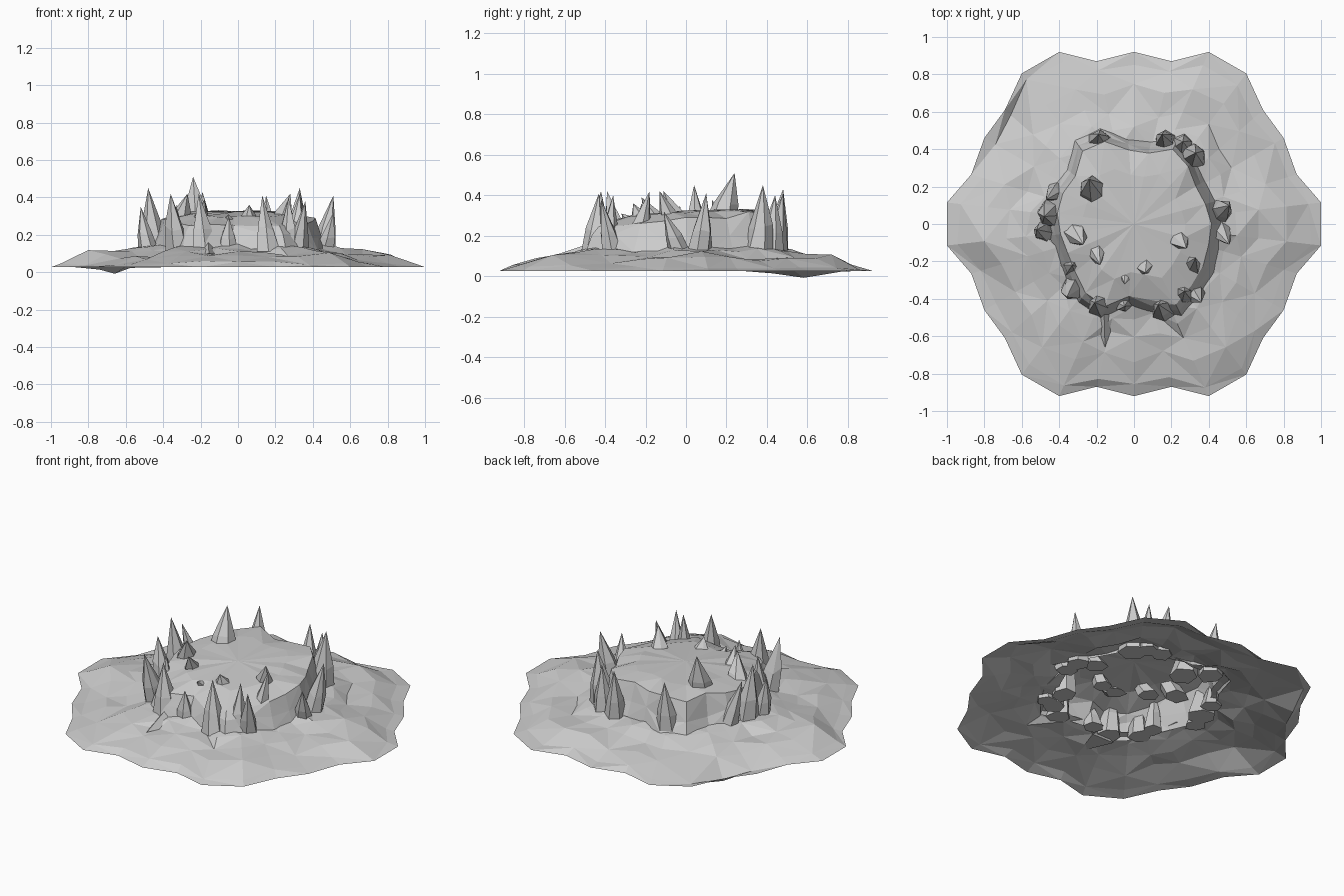
import bpy, math, random
from mathutils import Vector

if "Cube" in bpy.data.objects:
    bpy.data.objects.remove(bpy.data.objects["Cube"])

random.seed(7)


def mesh_object(name, verts, faces):
    me = bpy.data.meshes.new(name)
    me.from_pydata(verts, [], faces)
    me.update()
    ob = bpy.data.objects.new(name, me)
    bpy.context.collection.objects.link(ob)
    return ob


def bridge(rings, n):
    # triangulated bands between consecutive rings of n points
    faces = []
    for r in range(rings - 1):
        a, b = r * n, (r + 1) * n
        for i in range(n):
            j = (i + 1) % n
            if (i + r) % 2:
                faces += [(a + i, a + j, b + j), (a + i, b + j, b + i)]
            else:
                faces += [(a + i, a + j, b + i), (a + j, b + j, b + i)]
    return faces


# Scalloped ground: one quarter of the outline, mirrored both ways
quarter = [(1, .115), (.87, .265), (.8, .46), (.69, .61), (.6, .805), (.4, .92), (.2, .87)]
back = quarter + [(0, .92)] + [(-x, y) for x, y in quarter[::-1]]
outline = back + [(-x, -y) for x, y in back]
n = len(outline)

# local mounds and dips in the ground: x, y, height
mounds = [(.72, .08, .035), (-.77, -.05, .035), (.02, -.74, .02),
          (.3, .66, .03), (.5, -.7, .025), (-.68, .57, -.045), (-.3, -.76, .02)]


def mound(x, y):
    return sum(h * math.exp(-((x - a) ** 2 + (y - b) ** 2) / .025) for a, b, h in mounds)


verts = []
levels = [(1, .027), (.94, .042), (.8, .076), (.67, .095), (.56, .122), (.47, .14)]
for s, z in levels:
    for x, y in outline:
        k = s + (random.uniform(-.02, .02) if s < 1 else 0)
        px, py = x * k, y * k
        h = z
        if s < 1:
            h += random.uniform(-.014, .014) + mound(px, py)
        verts.append((px, py, h))
mesh_object("ground", verts, bridge(len(levels), n))

# Raised plateau: cliff edge given as radii at even angles, from +x round
radii = [.46, .44, .43, .47, .5, .43, .44, .52, .53, .45, .46, .46,
         .44, .43, .45, .5, .52, .43, .46, .54, .5, .48, .46]
m = len(radii)
rim = [(r * math.cos(i * math.tau / m), r * math.sin(i * math.tau / m))
       for i, r in enumerate(radii)]
verts = []
for s, z, slope, jit in [(1.04, .12, 0, .01), (.97, .2, 0, .02),
                         (.9, .285, .06, .015), (.6, .315, .04, .006)]:
    for x, y in rim:
        verts.append((x * s, y * s, z + slope * y + random.uniform(-jit, jit)))
verts.append((0, 0, .325))
mesh_object("plateau", verts, bridge(4, m) +
            [(3 * m + i, 3 * m + (i + 1) % m, 4 * m) for i in range(m)])


# Rock spikes: six-sided, flared foot, leaning tip
def spike(i, x, y, dx, dy, top):
    sides = 6
    radius = min(.09, .065 + max(-.02, top - .4) * .3)
    on_plateau = math.hypot(x, y) < .39
    b = Vector((x, y, .24 if on_plateau else .11))
    t = Vector((x + dx, y + dy, top))
    turn = random.uniform(0, 1)
    vs = []
    for f, r in ((0, 1), (.4, .72)):
        c = b.lerp(t, f)
        for k in range(sides):
            a = turn + k * math.tau / sides
            q = radius * r * random.uniform(.85, 1.12)
            vs.append(c + Vector((q * math.cos(a), q * math.sin(a),
                                  f * random.uniform(-.04, .04))))
    vs.append(t)
    fs = [(k, (k + 1) % sides, sides + (k + 1) % sides, sides + k) for k in range(sides)]
    fs += [(sides + k, sides + (k + 1) % sides, 2 * sides) for k in range(sides)]
    fs.append(tuple(range(sides))[::-1])
    mesh_object("rock_spike_%02d" % i, vs, fs)


# foot position, lean and tip height of each spike
spikes = [(-.19, .43, 0, .05, .43), (.17, .44, -.02, .04, .41),
          (.31, .36, .02, .02, .45), (.26, .42, 0, .02, .4),
          (-.22, .16, -.02, .08, .51), (.46, .06, .05, .04, .41),
          (.46, -.03, .05, -.08, .32), (-.44, .06, -.04, -.02, .45),
          (-.41, .18, -.06, -.05, .38), (-.48, -.04, -.04, .01, .35),
          (-.33, -.03, .06, -.08, .42), (-.21, -.12, .03, -.1, .39),
          (-.05, -.22, 0, -.1, .31), (.05, -.21, .01, -.05, .36),
          (.22, -.06, .06, -.07, .42), (.3, -.25, .03, .07, .42),
          (.26, -.38, .01, .02, .4), (.32, -.36, .04, -.06, .38),
          (.16, -.46, -.03, .03, .41), (-.06, -.42, .01, -.02, .3),
          (-.18, -.43, -.03, .01, .42), (-.32, -.33, -.04, -.06, .42),
          (-.33, -.23, 0, .01, .36)]
for i, s in enumerate(spikes, 1):
    spike(i, *s)

# Low rock foot running out over the ground in front
mesh_object("rock_foot", [(-.23, -.45, .09), (-.155, -.66, .1), (-.08, -.45, .09),
                          (-.16, -.48, .16)],
            [(0, 1, 3), (1, 2, 3), (2, 0, 3), (0, 2, 1)])
